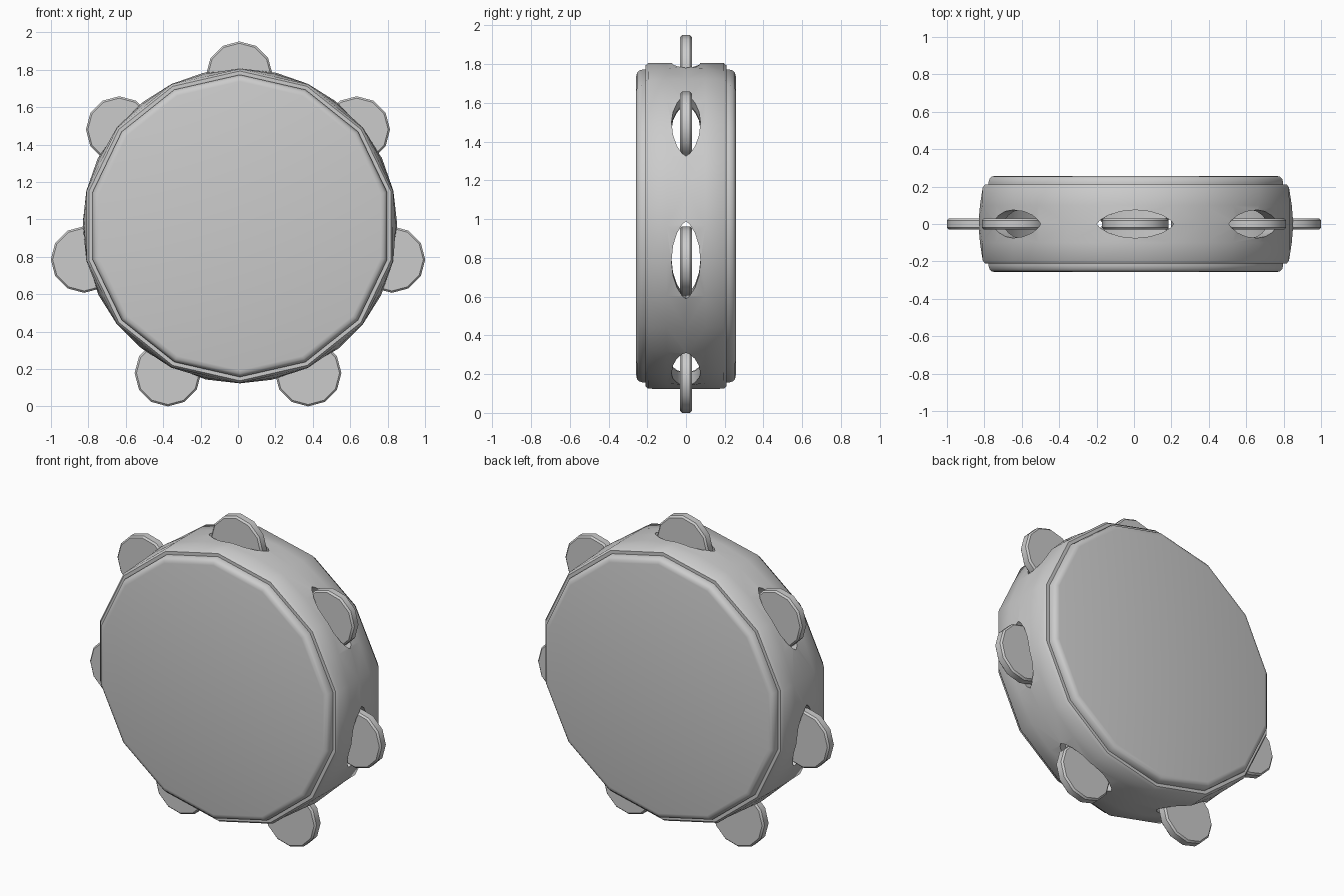
import bpy, bmesh
from math import sin, cos, pi, atan2, radians
from mathutils import Vector

cube = bpy.data.objects.get("Cube")
if cube:
    bpy.data.objects.remove(cube)

SIDES = 14
CENTRE = Vector((0.01, 0, 0.965))

grey = bpy.data.materials.new("plain_grey")
grey.use_nodes = True
grey.diffuse_color = (0.6, 0.6, 0.6, 1)
grey.node_tree.nodes["Principled BSDF"].inputs["Base Color"].default_value = (0.6, 0.6, 0.6, 1)


def finish(name, bm):
    bmesh.ops.recalc_face_normals(bm, faces=bm.faces)
    mesh = bpy.data.meshes.new(name)
    bm.to_mesh(mesh)
    bm.free()
    mesh.materials.append(grey)
    obj = bpy.data.objects.new(name, mesh)
    bpy.context.collection.objects.link(obj)
    return obj


def activate(obj):
    bpy.ops.object.select_all(action='DESELECT')
    obj.select_set(True)
    bpy.context.view_layer.objects.active = obj


def smooth(obj):
    activate(obj)
    bpy.ops.object.shade_smooth_by_angle(angle=radians(35))


def bridge(bm, a, b):
    for i in range(len(a)):
        j = (i + 1) % len(a)
        bm.faces.new((a[i], a[j], b[j], b[i]))


def ring(bm, r, y, centre, count, mid=1.0):
    """Ring around the y axis; every odd point is scaled by mid."""
    pts = []
    for i in range(count):
        a = 2 * pi * i / count
        k = r * (mid if i % 2 else 1)
        pts.append(bm.verts.new(centre + Vector((k * sin(a), y, k * cos(a)))))
    return pts


def stack(name, profile, centre, count):
    """Closed solid through (radius, y) rings with capped ends."""
    bm = bmesh.new()
    rings = [ring(bm, r, y, centre, count) for r, y in profile]
    for a, b in zip(rings, rings[1:]):
        bridge(bm, a, b)
    bm.faces.new(rings[0])
    bm.faces.new(rings[-1])
    return finish(name, bm)


# Hollow frame: flat-sided at the rims, rounder along the middle
flat = cos(pi / SIDES)
outer = [(0.828, -0.21, flat), (0.84, -0.195, flat), (0.842, -0.1, 0.99), (0.842, 0, 1.0),
         (0.842, 0.1, 0.99), (0.84, 0.195, flat), (0.828, 0.21, flat)]
inner = [(0.79, 0.21, flat), (0.79, -0.21, flat)]
bm = bmesh.new()
loops = [ring(bm, r, y, CENTRE, SIDES * 2, m) for r, y, m in outer + inner]
for a, b in zip(loops, loops[1:] + loops[:1]):
    bridge(bm, a, b)
frame = finish("frame", bm)

# Jingle centres, right-hand ones mirrored
half = [(0.635, 1.48), (0.823, 0.785), (0.375, 0.178)]
spots = [(0.007, 1.773)] + half + [(-x, z) for x, z in half]

# Lens-shaped slots through the frame wall
bm = bmesh.new()
for x, z in spots:
    ang = atan2(x - CENTRE.x, z - CENTRE.z)
    out = Vector((sin(ang), 0, cos(ang)))
    along = Vector((cos(ang), 0, -sin(ang)))
    ends = []
    for depth in (0.68, 0.95):
        loop = []
        for i in range(16):
            a = 2 * pi * i / 16
            s = sin(a)
            y = 0.075 * abs(s) ** 1.4 * (1 if s > 0 else -1)
            loop.append(bm.verts.new(CENTRE + out * depth + along * 0.205 * cos(a)
                                     + Vector((0, y, 0))))
        ends.append(loop)
    bridge(bm, *ends)
    bm.faces.new(ends[0])
    bm.faces.new(ends[1])
cutter = finish("slot_cutter", bm)
cutter.hide_render = True
activate(frame)
mod = frame.modifiers.new("slots", 'BOOLEAN')
mod.operation = 'DIFFERENCE'
mod.solver = 'EXACT'
mod.object = cutter
bpy.ops.object.modifier_apply(modifier=mod.name)
bpy.data.objects.remove(cutter)
smooth(frame)

# Drum heads on both sides
for name, side in (("front_head", -1), ("back_head", 1)):
    profile = [(0.808, 0.19), (0.808, 0.222), (0.802, 0.242), (0.79, 0.253), (0.772, 0.257)]
    smooth(stack(name, [(r, y * side) for r, y in profile], CENTRE, SIDES))

# Jingle discs with softened rims
for n, (x, z) in enumerate(spots):
    rim = [(0.168, -0.03), (0.178, -0.02), (0.178, 0.02), (0.168, 0.03)]
    smooth(stack(f"jingle_{n + 1}", rim, Vector((x, 0, z)), 12))
